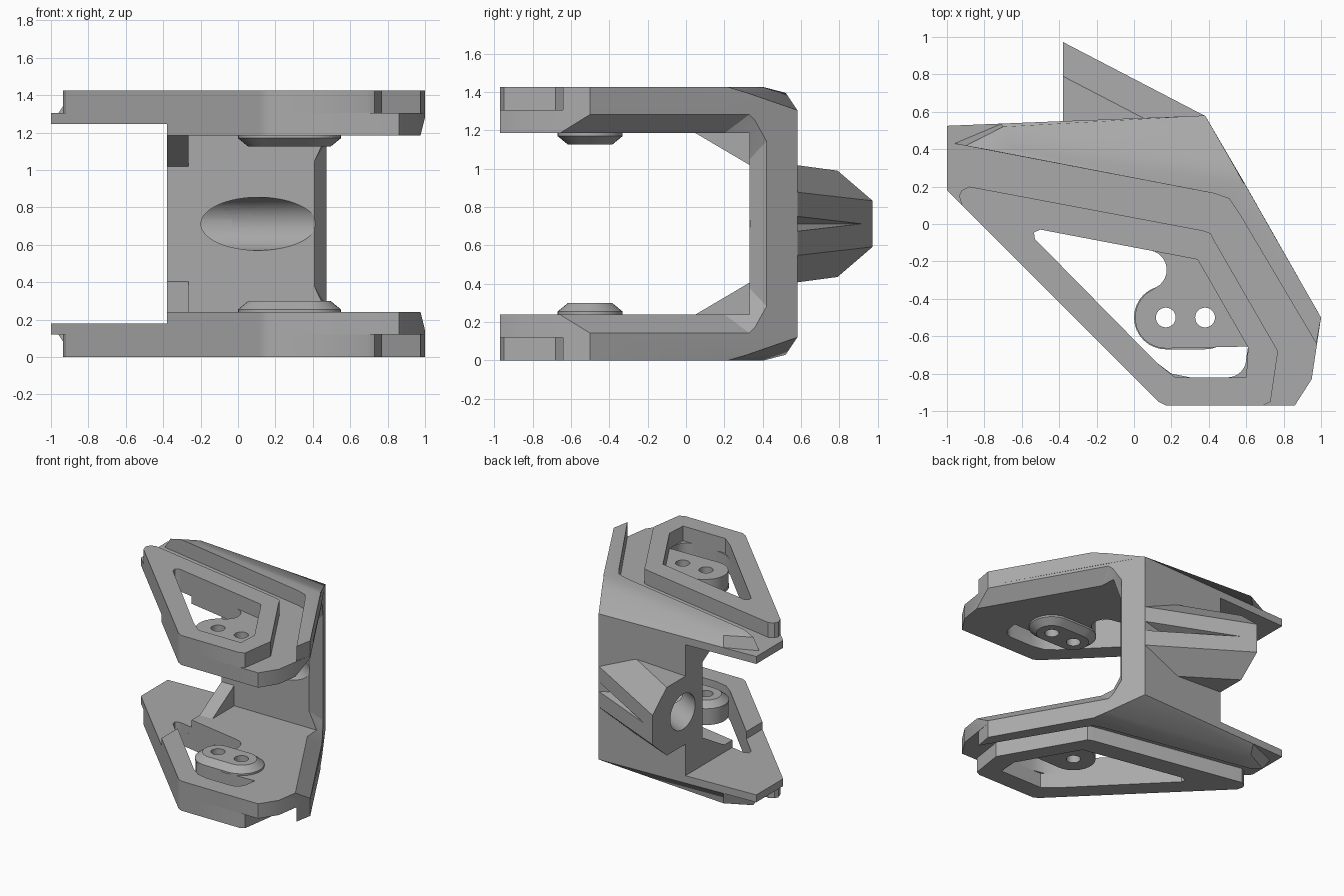
import bpy, bmesh
from math import sin, cos, radians
from mathutils import Vector, Matrix

if "Cube" in bpy.data.objects:
    bpy.data.objects.remove(bpy.data.objects["Cube"], do_unlink=True)

HEIGHT = 1.425
MID = HEIGHT / 2

grey = bpy.data.materials.new("plain grey")
grey.use_nodes = True
grey.diffuse_color = (0.40, 0.40, 0.40, 1)
grey.node_tree.nodes["Principled BSDF"].inputs["Base Color"].default_value = grey.diffuse_color


def finish(name, bm):
    bmesh.ops.recalc_face_normals(bm, faces=bm.faces[:])
    mesh = bpy.data.meshes.new(name)
    bm.to_mesh(mesh)
    bm.free()
    mesh.materials.append(grey)
    ob = bpy.data.objects.new(name, mesh)
    bpy.context.collection.objects.link(ob)
    return ob


def loft(name, rings):
    """Skin equal rings of 3D points and cap both ends."""
    bm = bmesh.new()
    rows = [[bm.verts.new(p) for p in ring] for ring in rings]
    n = len(rows[0])
    for a, b in zip(rows, rows[1:]):
        for i in range(n):
            bm.faces.new((a[i], a[(i + 1) % n], b[(i + 1) % n], b[i]))
    bm.faces.new(rows[0])
    bm.faces.new(rows[-1])
    return finish(name, bm)


def prism(name, outline, z0, z1):
    return loft(name, [[(x, y, z) for x, y in outline] for z in (z0, z1)])


def hull(name, points):
    bm = bmesh.new()
    for p in points:
        bm.verts.new(p)
    bmesh.ops.convex_hull(bm, input=bm.verts[:])
    return finish(name, bm)


def arc(cx, cy, r, a0, a1, steps=10):
    angles = [radians(a0 + (a1 - a0) * i / steps) for i in range(steps + 1)]
    return [(cx + r * cos(a), cy + r * sin(a)) for a in angles]


def cut(ob, cutter):
    """Subtract a cutter, then discard it."""
    mod = ob.modifiers.new("cut", 'BOOLEAN')
    mod.operation, mod.solver, mod.object = 'DIFFERENCE', 'EXACT', cutter
    cutter.hide_render = True
    bpy.context.view_layer.objects.active = ob
    bpy.ops.object.modifier_apply(modifier=mod.name)
    bpy.data.objects.remove(cutter, do_unlink=True)


def slant_x(y):
    """x of the slanted side face at a given y."""
    return 0.38 + (0.58 - y) * 0.574


def chamfer_cutter():
    """Flared opening that bevels the inner edge of the slanted side."""
    pts = []
    for half_out, y_out, half_in, y_in in ((0.57, -1.2, 0.472, -1.2), (0.57, 0.33, 0.472, 0.2),
                                           (0.43, 0.42, 0.335, 0.33)):
        for s in (-1, 1):
            inner = Vector((slant_x(y_in) - 0.115, y_in, MID + s * half_in))
            outer = Vector((slant_x(y_out), y_out, MID + s * half_out))
            pts += [inner, outer, outer + (outer - inner) * 0.3]
    return hull("chamfer_cutter", pts)


def bore_cutter():
    bm = bmesh.new()
    axis = Vector((-0.887, 0.461, 0))
    m = Matrix.Translation((0.11, 0.33, MID)) @ axis.to_track_quat('Z', 'Y').to_matrix().to_4x4()
    bmesh.ops.create_cone(bm, cap_ends=True, segments=64, radius1=0.142, radius2=0.142,
                          depth=1.9, matrix=m)
    return finish("bore_cutter", bm)


# Plan outlines
diagonal_corner = [(0.1, -0.92), (0.13, -0.95), (0.17, -0.97)]
plate_outline = [(-1, 0.525), (-1, 0.18)] + diagonal_corner + [
    (0.86, -0.97), (0.95, -0.83), (1, -0.5), (0.38, 0.58), (-0.38, 0.55)]
frame_outline = [(-0.88, 0.2), (-0.92, 0.18), (-0.935, 0.15), (-0.92, 0.1)] + diagonal_corner + [
    (0.69, -0.97), (0.73, -0.95), (0.77, -0.68), (0.43, -0.09), (0.41, -0.05), (0.37, -0.035)]
frame_opening = [(-0.5, -0.03), (0.34, -0.19), (0.61, -0.66), (0.6, -0.82), (0.22, -0.82),
                 (0.12, -0.74), (-0.53, -0.08), (-0.535, -0.045)]
plate_opening = ([(-0.5, -0.03)] + arc(0.07, -0.245, 0.105, 80, -50)
                 + arc(0.17, -0.5, 0.165, 130, 270) + [(0.61, -0.655)]
                 + arc(0.5, -0.72, 0.1, 0, -90)
                 + [(0.3, -0.82), (0.2, -0.8), (0.12, -0.74), (-0.53, -0.08), (-0.535, -0.045)])

# Rim rings: groove side, front end, slanted side, back edge
groove_bend = [(0.43, 0.163), (0.51, 0.135), (0.56, 0.06), (0.975, -0.64), (1, -0.5)]
rim_rings = [
    (0.12, [(-0.96, 0.43)] + groove_bend + [(0.59, 0.22), (0.38, 0.58), (-0.71, 0.535)]),
    (0.03, [(-0.9, 0.418)] + groove_bend + [(0.59, 0.22), (0.53, 0.32), (-0.7, 0.52)]),
    (0.0, [(-0.8, 0.4)] + groove_bend + [(0.592, 0.215), (0.585, 0.22), (-0.65, 0.405)]),
]


def stadium(r):
    return arc(0.17, -0.5, r, 90, 270, 16) + arc(0.38, -0.5, r, -90, 90, 16)


def build_arm(side, zf):
    """One forked arm; zf maps distance from the outer face to z."""
    # Base plate with opening, step and bevelled side
    plate = prism(side + "_plate", plate_outline, zf(0.12), zf(0.24))
    cut(plate, prism("opening_cutter", plate_opening, zf(0.05), zf(0.3)))
    cut(plate, prism("step_cutter", [(-1.2, -1.2), (-0.38, -1.2), (-0.38, 0.8), (-1.2, 0.8)],
                     zf(0.18), zf(0.4)))
    cut(plate, chamfer_cutter())
    # Raised triangular frame
    frame = prism(side + "_frame", frame_outline, zf(0), zf(0.12))
    cut(frame, prism("frame_cutter", frame_opening, zf(-0.1), zf(0.2)))
    # Outer rim beyond the groove
    rim = loft(side + "_rim", [[(x, y, zf(d)) for x, y in ring] for d, ring in rim_rings])
    # Bevelled screw pad
    pad = loft(side + "_pad", [[(x, y, zf(d)) for x, y in stadium(r)]
                               for d, r in ((0.24, 0.17), (0.255, 0.17), (0.3, 0.115))])
    for x in (0.17, 0.38):
        for part in (plate, pad):
            cut(part, prism("screw_cutter", arc(x, -0.5, 0.053, 0, 345, 23), zf(-0.1), zf(0.5)))
    # Corner gusset
    gusset = loft(side + "_gusset", [[(x, 0.05, zf(0.24)), (x, 0.33, zf(0.24)), (x, 0.33, zf(0.405))]
                                     for x in (-0.38, -0.265)])
    return [plate, frame, rim, pad, gusset]


parts = build_arm("bottom", lambda d: d) + build_arm("top", lambda d: HEIGHT - d)

# Back wall
wall = prism("back_wall", [(-0.38, 0.33), (slant_x(0.33), 0.33), (0.38, 0.58), (-0.38, 0.55)],
             0.24, HEIGHT - 0.24)
cut(wall, chamfer_cutter())
cut(wall, bore_cutter())


# Slanted eight-sided socket, slightly tapered toward its open end
def socket_ring(x, half, flat):
    yc = 0.635 - 0.52 * (x + 0.38)
    wide, narrow = 0.338, 0.155
    corners = [(wide, flat), (narrow, half), (-narrow, half), (-wide, flat)]
    corners += [(dy, -dz) for dy, dz in reversed(corners)]
    return [(x, yc + dy, MID + dz) for dy, dz in corners]


socket = loft("socket", [socket_ring(-0.38, 0.277, 0.12), socket_ring(0.38, 0.33, 0.165)])
cut(socket, loft("trim_cutter", [[(x, -1, -1), (x, 0.5, -1), (x, 0.5, 3), (x, -1, 3)]
                                 for x in (-1, 1)]))
cut(socket, bore_cutter())
cut(socket, hull("slit_cutter", [(0.45, 0.6, MID - 0.06), (0.45, 0.6, MID + 0.06),
                                 (-0.33, 0.96, MID), (0.3, 0.5, MID)]))
parts += [wall, socket]

# Crisp edges, smooth rounds
bpy.ops.object.select_all(action='DESELECT')
for ob in parts:
    ob.select_set(True)
bpy.context.view_layer.objects.active = wall
bpy.ops.object.shade_smooth_by_angle(angle=radians(28))
